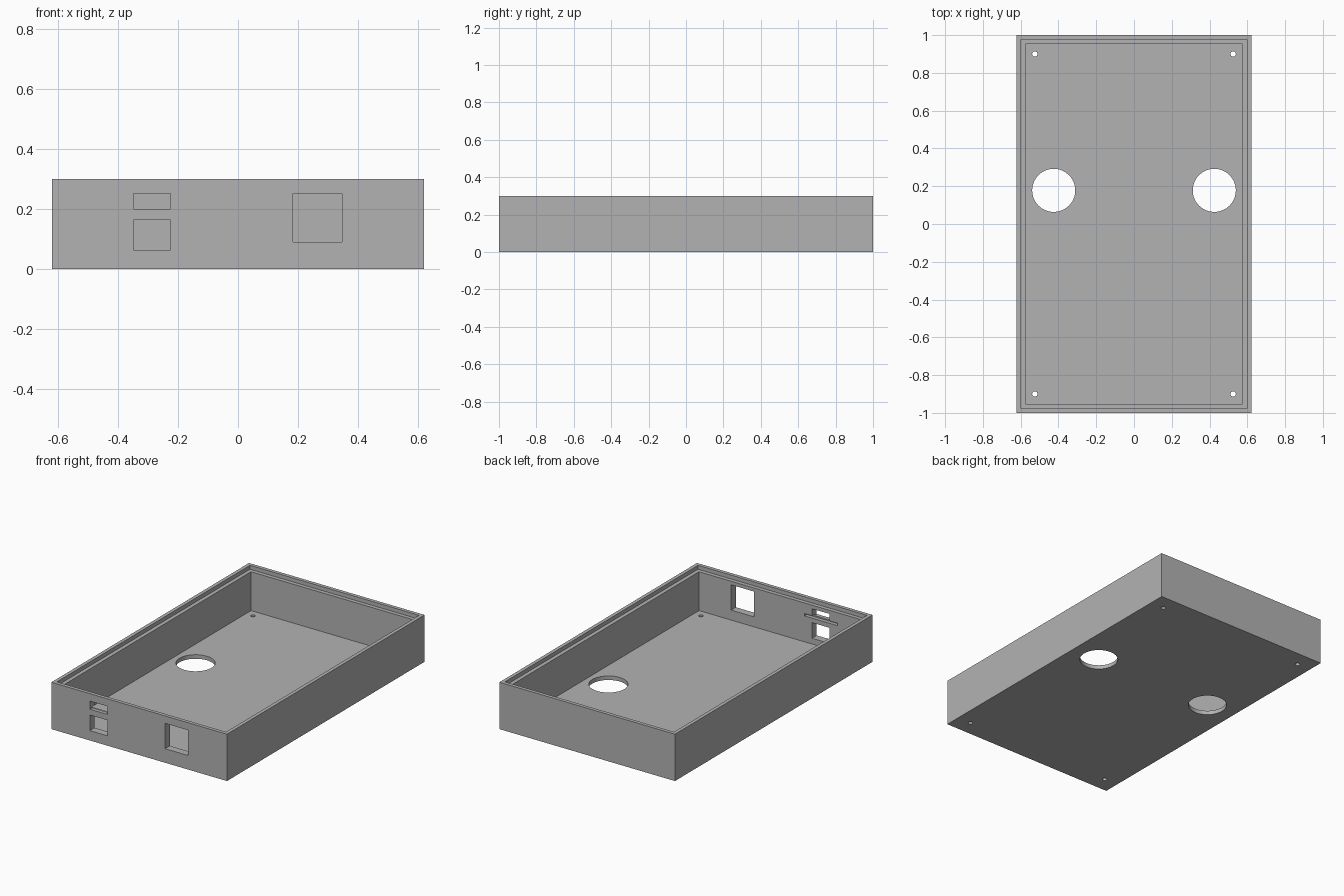
import bpy

old = bpy.data.objects.get("Cube")
if old:
    bpy.data.objects.remove(old, do_unlink=True)

HX, HY, H = 0.622, 1.0, 0.30   # half width, half length, height
WALL, LIP, FLOOR, STEP = 0.048, 0.023, 0.026, 0.025

grey = bpy.data.materials.new("plain grey")
grey.use_nodes = True
colour = (0.45, 0.45, 0.45, 1)
grey.diffuse_color = colour
grey.node_tree.nodes["Principled BSDF"].inputs["Base Color"].default_value = colour


def box(name, x0, x1, y0, y1, z0, z1):
    bpy.ops.mesh.primitive_cube_add(
        size=1, location=((x0 + x1) / 2, (y0 + y1) / 2, (z0 + z1) / 2))
    ob = bpy.context.object
    ob.name = name
    ob.scale = (x1 - x0, y1 - y0, z1 - z0)
    bpy.ops.object.transform_apply(location=True, rotation=False, scale=True)
    return ob


def drill(name, x, y, radius, sides):
    bpy.ops.mesh.primitive_cylinder_add(
        vertices=sides, radius=radius, depth=0.2, location=(x, y, 0))
    bpy.context.object.name = name
    return bpy.context.object


# Solid tray body
tray = box("open_tray", -HX, HX, -HY, HY, 0, H)
tray.data.materials.append(grey)

# Inner cavity and the stepped ledge for a lid
ix, iy = HX - WALL, HY - WALL
lx, ly = HX - LIP, HY - LIP
cutters = [
    box("cavity_cutter", -ix, ix, -iy, iy, FLOOR, H + 0.1),
    box("ledge_cutter", -lx, lx, -ly, ly, H - STEP, H + 0.1),
]

# Port openings through the front wall
for x0, x1, z0, z1 in ((-0.35, -0.226, 0.20, 0.252),
                       (-0.35, -0.226, 0.063, 0.163),
                       (0.184, 0.347, 0.09, 0.252)):
    cutters.append(box("port_cutter", x0, x1, -HY - 0.1, -iy + 0.05, z0, z1))

# Board groove on the inside of the front wall
cutters.append(box("groove_cutter", -0.406, -0.174, -iy - 0.024, -iy + 0.05,
                   0.192, 0.207))

# Two large round openings and four corner screw holes in the floor
for side in (-1, 1):
    cutters.append(drill("round_opening_cutter", side * 0.425, 0.178, 0.114, 64))
    for end in (-1, 1):
        cutters.append(drill("screw_hole_cutter", side * 0.525, end * 0.90, 0.014, 24))

# Cut everything out of the body
bpy.ops.object.select_all(action='DESELECT')
tray.select_set(True)
bpy.context.view_layer.objects.active = tray
for cutter in cutters:
    cut = tray.modifiers.new("cut", 'BOOLEAN')
    cut.operation = 'DIFFERENCE'
    cut.solver = 'EXACT'
    cut.object = cutter
    bpy.ops.object.modifier_apply(modifier=cut.name)
    bpy.data.objects.remove(cutter, do_unlink=True)

bpy.ops.object.shade_smooth_by_angle(angle=0.5)
